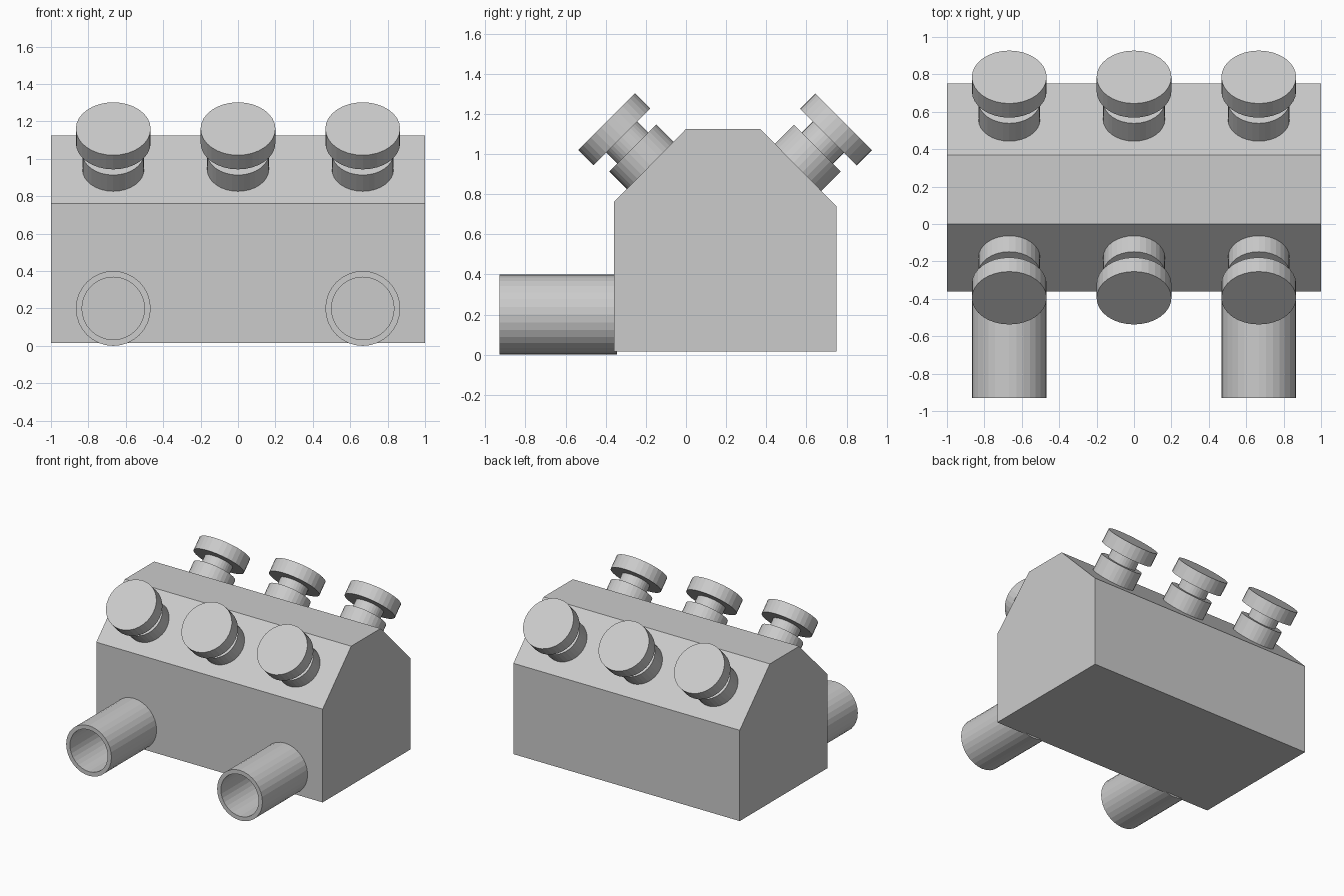
import bpy, bmesh
from math import cos, sin, tau
from mathutils import Vector

if "Cube" in bpy.data.objects:
    bpy.data.objects.remove(bpy.data.objects["Cube"])

SIDES = 32


def finish(name, bm):
    bmesh.ops.recalc_face_normals(bm, faces=bm.faces)
    me = bpy.data.meshes.new(name)
    bm.to_mesh(me)
    bm.free()
    ob = bpy.data.objects.new(name, me)
    bpy.context.collection.objects.link(ob)
    return ob


def lathe(name, profile, origin, axis, closed=False):
    """Revolve (radius, height) points around an axis; open ends are capped."""
    bm = bmesh.new()
    rings = [[bm.verts.new((r * cos(tau * i / SIDES), r * sin(tau * i / SIDES), h))
              for i in range(SIDES)] for r, h in profile]
    pairs = list(zip(rings, rings[1:]))
    if closed:
        pairs.append((rings[-1], rings[0]))
    else:
        bm.faces.new(rings[0])
        bm.faces.new(rings[-1])
    for a, b in pairs:
        for i in range(SIDES):
            j = (i + 1) % SIDES
            bm.faces.new((a[i], a[j], b[j], b[i]))
    ob = finish(name, bm)
    ob.rotation_mode = 'QUATERNION'
    ob.rotation_quaternion = Vector(axis).to_track_quat('Z', 'Y')
    ob.location = origin
    return ob


# Body: chamfered block extruded along x
outline = [(-0.36, 0.015), (0.75, 0.015), (0.75, 0.74),
           (0.37, 1.125), (0.0, 1.125), (-0.36, 0.76)]
bm = bmesh.new()
face = bm.faces.new([bm.verts.new((-1, y, z)) for y, z in outline])
ext = bmesh.ops.extrude_face_region(bm, geom=[face])
bmesh.ops.translate(bm, vec=(2, 0, 0),
                    verts=[v for v in ext['geom'] if isinstance(v, bmesh.types.BMVert)])
finish("body", bm)

# Knobs: collar, thin neck and wide cap on each sloping face
knob = [(0.165, -0.02), (0.165, 0.12), (0.11, 0.12), (0.11, 0.198),
        (0.2, 0.198), (0.2, 0.305)]
for label, side, y in (("front", -1, -0.18), ("back", 1, 0.57)):
    for i in range(3):
        lathe(f"{label}_knob_{i + 1}", knob, ((i - 1) * 0.667, y, 0.945), (0, side, 1))

# Hollow pipes leaving the front
pipe = [(0.2, 0), (0.2, 0.585), (0.167, 0.585), (0.167, 0)]
for label, x in (("left", -0.667), ("right", 0.667)):
    lathe(f"{label}_pipe", pipe, (x, -0.345, 0.2), (0, -1, 0), closed=True)
